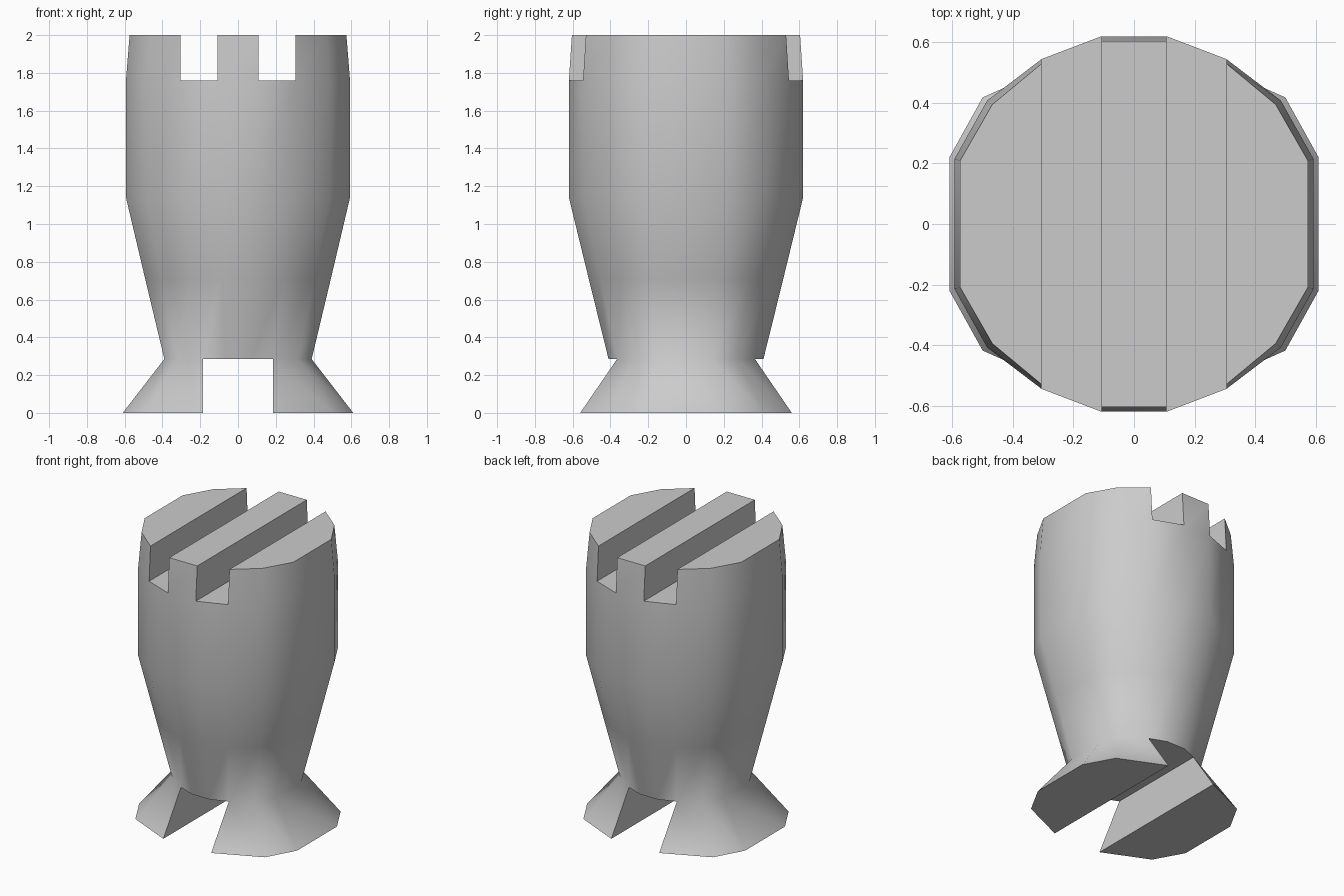
import bpy
import bmesh
import math

cube = bpy.data.objects.get("Cube")
if cube:
    bpy.data.objects.remove(cube, do_unlink=True)

# Single flat colour
grey = bpy.data.materials.new("light_grey")
grey.use_nodes = True
colour = (0.6, 0.6, 0.6, 1)
grey.diffuse_color = colour
grey.node_tree.nodes["Principled BSDF"].inputs["Base Color"].default_value = colour

bm = bmesh.new()


def ring(quarter, z):
    """Mirror a quarter outline (side to front) into a closed ring."""
    pts = list(quarter)
    pts += [(-x, y) for x, y in reversed(quarter)]
    pts += [(-x, -y) for x, y in pts]
    return [bm.verts.new((x, y, z)) for x, y in pts]


def bridge(a, b, loop):
    """Walls between two rings along a closed loop of indices."""
    for i, j in zip(loop, loop[1:] + loop[:1]):
        bm.faces.new((a[i], a[j], b[j], b[i]))


def cap(r, loop):
    bm.faces.new([r[i] for i in loop])


# Quarter outlines
neck = [(0.39, 0.142), (0.32, 0.27), (0.185, 0.365), (0.07, 0.41)]
wide = [(0.593, 0.215), (0.485, 0.408), (0.305, 0.545), (0.108, 0.62)]
rim = [(0.574, 0.21), (0.468, 0.395), (0.305, 0.53), (0.108, 0.604)]
foot = [(0.61, 0.22), (0.5, 0.418), (0.185, 0.56), (0.07, 0.56)]
waist = [((a + c) / 2, (b + d) / 2) for (a, b), (c, d) in zip(neck, wide)]

# Goblet-shaped body
rings = [ring(neck, 0.285), ring(waist, 0.71), ring(wide, 1.14), ring(wide, 1.76)]
for low, high in zip(rings, rings[1:]):
    bridge(low, high, list(range(16)))

right_lobe = [13, 14, 15, 0, 1, 2]
left_lobe = [5, 6, 7, 8, 9, 10]
middle_bar = [3, 4, 11, 12]

# Battlements: two side lobes and a centre bar, with slots between
top = ring(rim, 2.0)
for loop in (right_lobe, left_lobe, middle_bar):
    bridge(rings[-1], top, loop)
    cap(top, loop)
for slot in ([2, 3, 12, 13], [4, 5, 10, 11]):
    cap(rings[-1], slot)

# Two flared feet with an open channel between
base = ring(foot, 0)
for loop in (right_lobe, left_lobe):
    bridge(rings[0], base, loop)
    cap(base, loop)
cap(rings[0], [2, 3, 4, 5, 10, 11, 12, 13])

# Drop the unused ring corners
bmesh.ops.delete(bm, geom=[v for v in bm.verts if not v.link_faces], context='VERTS')
bmesh.ops.recalc_face_normals(bm, faces=bm.faces[:])

mesh = bpy.data.meshes.new("tower_piece")
bm.to_mesh(mesh)
bm.free()
mesh.materials.append(grey)
tower = bpy.data.objects.new("tower_piece", mesh)
bpy.context.collection.objects.link(tower)

for o in bpy.context.selected_objects:
    o.select_set(False)
tower.select_set(True)
bpy.context.view_layer.objects.active = tower
bpy.ops.object.shade_smooth_by_angle(angle=math.radians(60))
